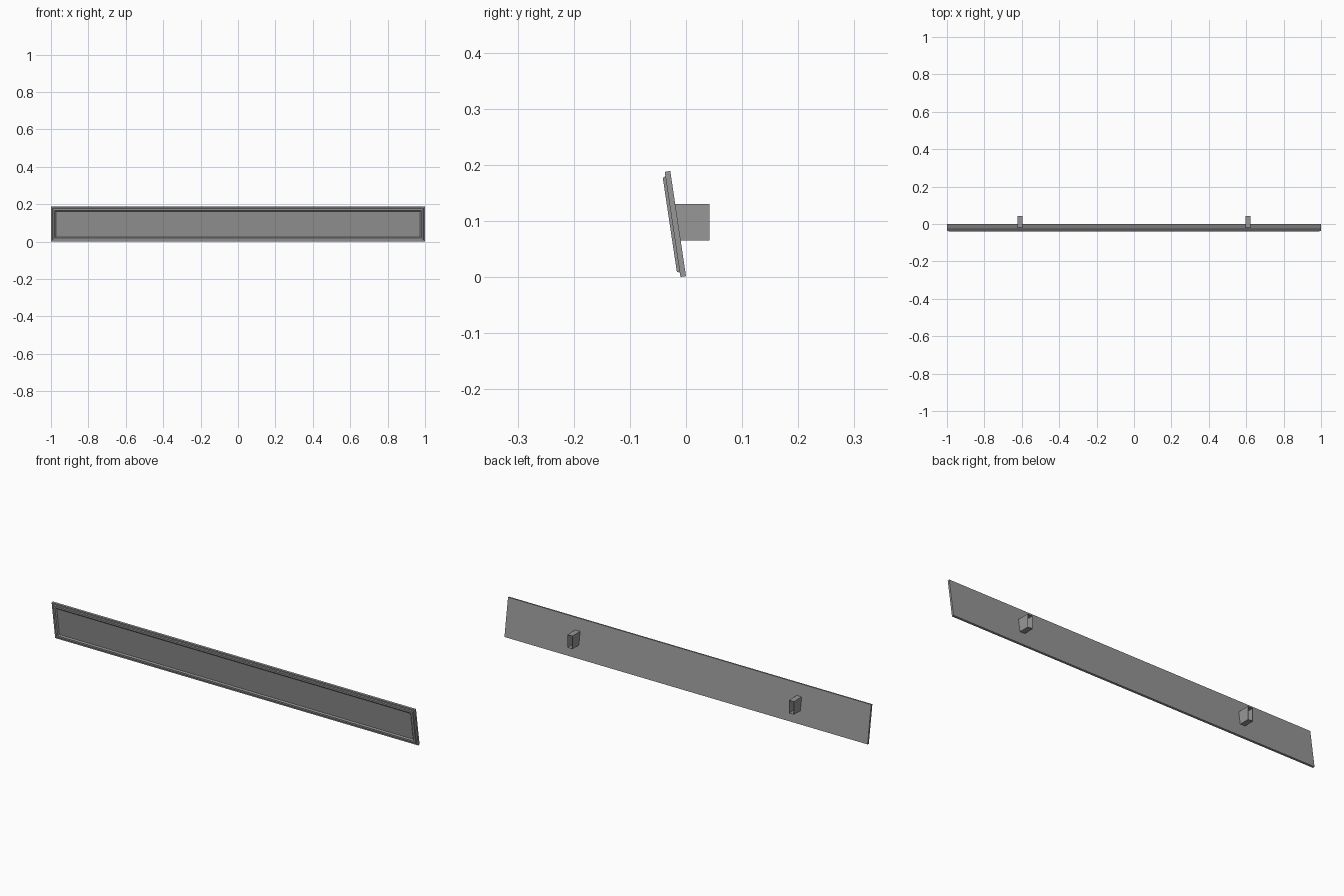
import bpy
import bmesh
import math
from mathutils import Vector

cube = bpy.data.objects.get("Cube")
if cube:
    bpy.data.objects.remove(cube, do_unlink=True)

# Single grey finish
grey = bpy.data.materials.new("mid grey")
grey.use_nodes = True
colour = (0.31, 0.31, 0.31, 1)
grey.diffuse_color = colour
grey.node_tree.nodes["Principled BSDF"].inputs["Base Color"].default_value = colour

TILT = math.radians(8.5)
HEIGHT = 0.1895
BASE = Vector((0, 0, 0.0015))
UP = Vector((0, -math.sin(TILT), math.cos(TILT)))
OUT = Vector((0, -math.cos(TILT), -math.sin(TILT)))


def finish(name, bm):
    bmesh.ops.recalc_face_normals(bm, faces=bm.faces)
    mesh = bpy.data.meshes.new(name)
    bm.to_mesh(mesh)
    bm.free()
    mesh.materials.append(grey)
    obj = bpy.data.objects.new(name, mesh)
    bpy.context.collection.objects.link(obj)
    return obj


def skin(bm, rings):
    """Join successive four-sided rings with quads."""
    for a, b in zip(rings, rings[1:]):
        for i in range(4):
            j = (i + 1) % 4
            bm.faces.new((a[i], a[j], b[j], b[i]))


# Leaning board with a raised moulded border: (inset from edge, depth to front)
bm = bmesh.new()
steps = [(0, 0), (0, 0.010), (0.008, 0.010), (0.010, 0.015),
         (0.020, 0.015), (0.026, 0.010)]
rings = []
for inset, depth in steps:
    x, low, high = 1 - inset, inset, HEIGHT - inset
    rings.append([bm.verts.new(BASE + Vector((px, 0, 0)) + UP * v + OUT * depth)
                  for px, v in ((-x, low), (x, low), (x, high), (-x, high))])
skin(bm, rings)
bm.faces.new(rings[0])
bm.faces.new(rings[-1])
finish("framed_board", bm)


# Hollow mounting brackets, open at the rear and cut to the board's slope
def bracket(name, centre):
    bm = bmesh.new()

    def ring(wall, rear):
        corners = []
        for sx, z in ((-1, 0.065 + wall), (1, 0.065 + wall),
                      (1, 0.13 - wall), (-1, 0.13 - wall)):
            y = 0.042 if rear else -(z - BASE.z) * math.tan(TILT)
            corners.append(bm.verts.new((centre + sx * (0.0135 - wall), y, z)))
        return corners

    skin(bm, [ring(0, False), ring(0, True)])
    outer_rear = bm.verts[:][4:]
    inner = [ring(0.0015, True), ring(0.0015, False)]
    skin(bm, [outer_rear] + inner)
    finish(name, bm)


for side, sign in (("left", 1), ("right", -1)):
    bracket(side + "_bracket", sign * 0.61)
